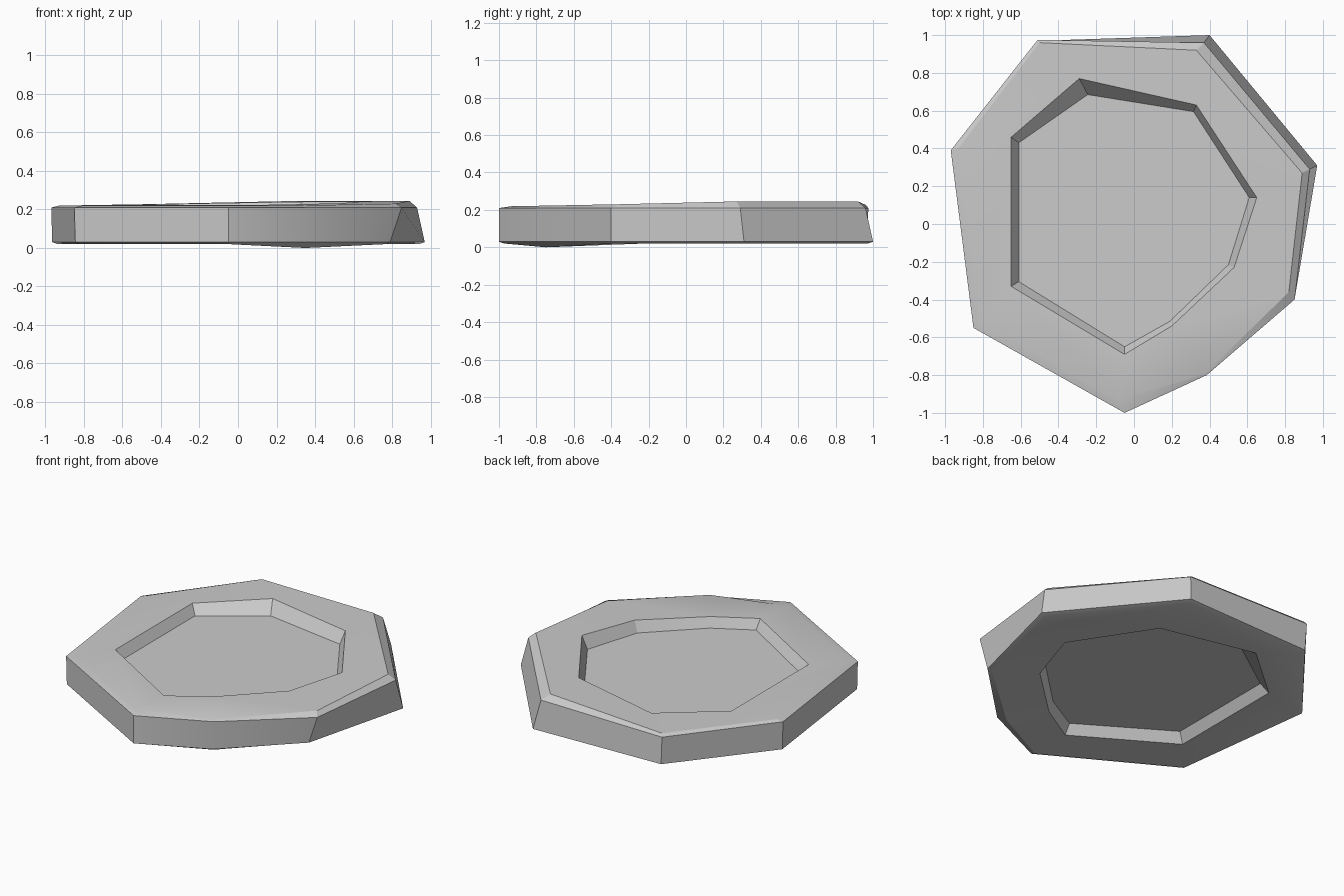
import bpy, bmesh, math

if "Cube" in bpy.data.objects:
    bpy.data.objects.remove(bpy.data.objects["Cube"])

# Eight-sided outlines, clockwise from the back left corner
wall_low = [(-.50, .97), (.40, 1.0), (.97, .31), (.79, -.40), (.38, -.80), (-.05, -1.0), (-.845, -.55), (-.965, .39)]
wall_top = [(-.51, .975), (.37, .96), (.93, .29), (.85, -.40), (.385, -.80), (-.05, -1.0), (-.85, -.55), (-.97, .39)]
rim = [(-.50, .96), (.33, .92), (.89, .27), (.82, -.36), (.38, -.79), (-.08, -.93), (-.81, -.52), (-.93, .40)]
rim_z = [.227, .245, .245, .23, .222, .22, .22, .22]
recess = [(-.29, .77), (.33, .63), (.65, .14), (.53, -.23), (.20, -.54), (-.05, -.69), (-.65, -.33), (-.65, .46)]
recess_z = [.23, .24, .242, .232, .225, .222, .222, .222]
floor = [(-.245, .685), (.315, .595), (.61, .14), (.50, -.215), (.19, -.515), (-.05, -.65), (-.61, -.305), (-.61, .43)]

# Underside rim, dipping to the ground at one corner
under = [(x * .97, y * .97) for x, y in wall_low]
under[4] = (.35, -.75)
under_z = [.02] * 8
under_z[4] = 0

bm = bmesh.new()


def ring(points, heights):
    if not isinstance(heights, list):
        heights = [heights] * 8
    return [bm.verts.new((x, y, z)) for (x, y), z in zip(points, heights)]


# Rings run from the underside recess, around the wall, to the top recess
rings = [
    ring(floor, .082),
    ring(recess, .02),
    ring(under, under_z),
    ring(wall_low, .03),
    ring(wall_top, .21),
    ring(rim, rim_z),
    ring(recess, recess_z),
    ring(floor, .162),
]
for a, b in zip(rings, rings[1:]):
    for i in range(8):
        j = (i + 1) % 8
        bm.faces.new((a[i], a[j], b[j], b[i]))
bm.faces.new(rings[0])
bm.faces.new(rings[-1])
bmesh.ops.recalc_face_normals(bm, faces=bm.faces)

mesh = bpy.data.meshes.new("stone_slab")
bm.to_mesh(mesh)
bm.free()
slab = bpy.data.objects.new("stone_slab", mesh)
bpy.context.collection.objects.link(slab)

# Soften only the shallow front right corner
bpy.context.view_layer.objects.active = slab
slab.select_set(True)
bpy.ops.object.shade_smooth_by_angle(angle=math.radians(20))
